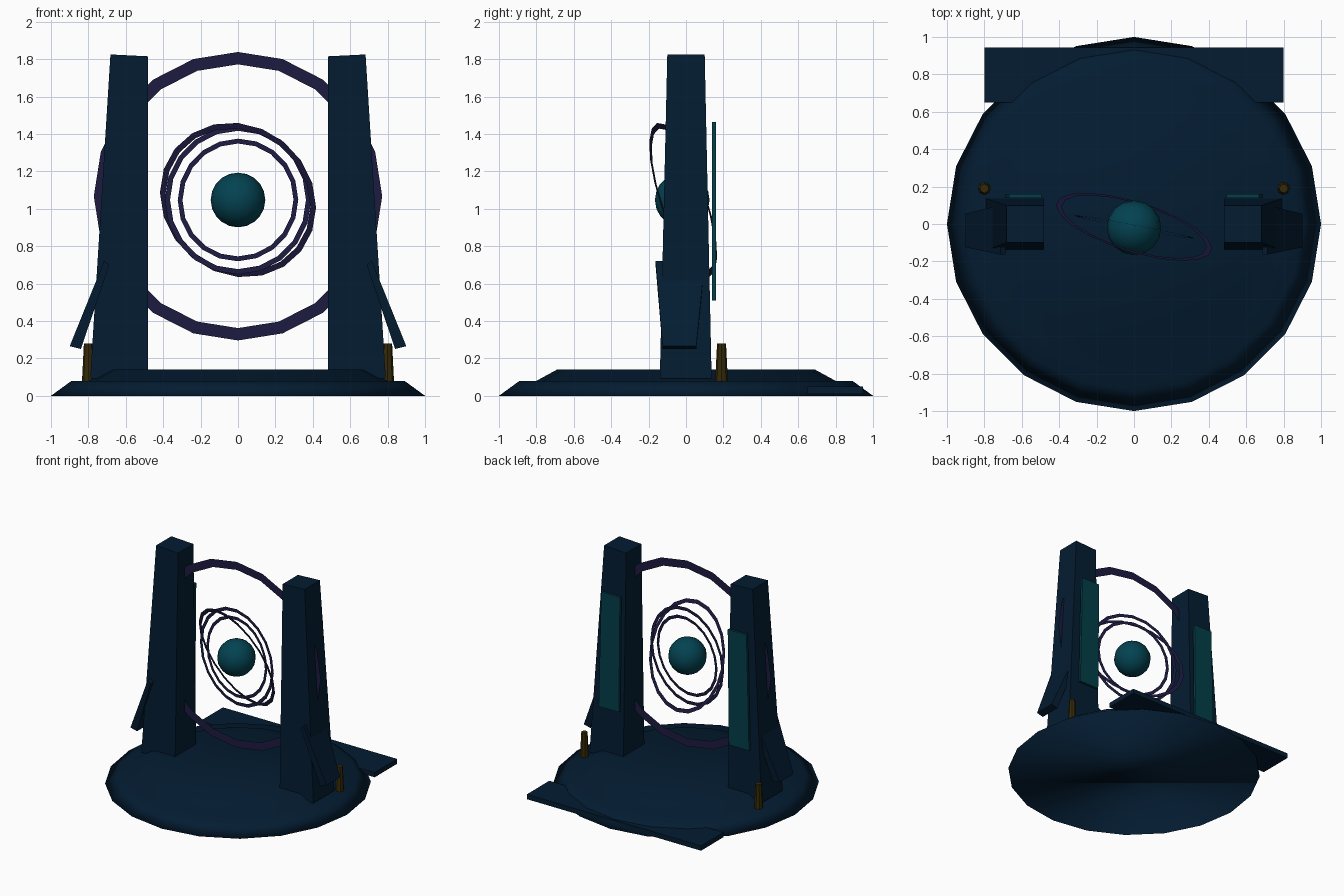
import bpy, bmesh, math
from mathutils import Vector, Matrix

if "Cube" in bpy.data.objects:
    bpy.data.objects.remove(bpy.data.objects["Cube"])


def material(name, rgb):
    m = bpy.data.materials.new(name)
    m.diffuse_color = (*rgb, 1)
    m.use_nodes = True
    m.node_tree.nodes["Principled BSDF"].inputs["Base Color"].default_value = m.diffuse_color
    return m


NAVY = material("dark navy", (0.001, 0.0115, 0.031))
PURPLE = material("dark purple", (0.012, 0.011, 0.053))
TEAL = material("core teal", (0.001, 0.055, 0.083))
PANEL = material("panel teal", (0.001, 0.048, 0.066))
AMBER = material("dark amber", (0.036, 0.023, 0.002))


def add(name, bm, mat, smooth=False, recalc=True):
    if recalc:
        bmesh.ops.recalc_face_normals(bm, faces=bm.faces)
    for f in bm.faces:
        f.smooth = smooth
    me = bpy.data.meshes.new(name)
    bm.to_mesh(me)
    bm.free()
    me.materials.append(mat)
    ob = bpy.data.objects.new(name, me)
    bpy.context.collection.objects.link(ob)
    return ob


def hexa(name, low, high, mat, side=1):
    """Solid between two four-point loops; side = -1 mirrors it in x."""
    bm = bmesh.new()
    a, b = [[bm.verts.new((x * side, y, z)) for x, y, z in q] for q in (low, high)]
    bm.faces.new(a)
    bm.faces.new(b)
    for i in range(4):
        j = (i + 1) % 4
        bm.faces.new((a[i], a[j], b[j], b[i]))
    return add(name, bm, mat)


def rect(x0, x1, y0, y1, z, z1=None):
    """Rectangle loop; z1 is the height on the x1 side."""
    z1 = z if z1 is None else z1
    return [(x0, y0, z), (x1, y0, z1), (x1, y1, z1), (x0, y1, z)]


def lathe(name, profile, n, mat):
    """Profile turned round z, closed by its end rings."""
    bm = bmesh.new()
    rings = [[bm.verts.new((r * math.cos(math.tau * i / n), r * math.sin(math.tau * i / n), z))
              for i in range(n)] for r, z in profile]
    for a, b in zip(rings, rings[1:]):
        for i in range(n):
            j = (i + 1) % n
            bm.faces.new((a[i], a[j], b[j], b[i]))
    bm.faces.new(rings[-1])
    bm.faces.new(rings[0][::-1])
    return add(name, bm, mat, True, False)


def flat_ring(name, outer, width, normal, centre, n=20):
    """Flat band ring facing the given normal."""
    bm = bmesh.new()
    nrm = Vector(normal).normalized()
    u = (Vector((1, 0, 0)) - nrm * nrm.x).normalized()
    v = nrm.cross(u)
    a, b = [[bm.verts.new(Vector(centre) + r * (u * math.cos(math.tau * i / n) + v * math.sin(math.tau * i / n)))
             for i in range(n)] for r in (outer, outer - width)]
    for i in range(n):
        j = (i + 1) % n
        bm.faces.new((a[i], a[j], b[j], b[i]))
    return add(name, bm, PURPLE, False, False)


# Stepped round base and rear slab
lathe("base", [(1, 0), (0.89, 0.08), (0.8, 0.08), (0.69, 0.14)], 20, NAVY)
hexa("rear_step", rect(-0.8, 0.8, 0.65, 0.945, 0.01), rect(-0.8, 0.8, 0.65, 0.945, 0.05), NAVY)

# Paired pillars, buttress fins, rear panels and bollards
for side, tag in ((1, "right"), (-1, "left")):
    hexa("pillar_" + tag, rect(0.48, 0.79, -0.14, 0.137, 0.083, 0.093),
         rect(0.48, 0.682, -0.1, 0.1, 1.815, 1.825), NAVY, side)
    hexa("fin_" + tag, rect(0.84, 0.9, -0.125, 0.055, 0.25, 0.265),
         rect(0.688, 0.715, -0.163, 0.1, 0.70, 0.722), NAVY, side)
    hexa("panel_" + tag, rect(0.505, 0.69, 0.14, 0.16, 0.51),
         rect(0.495, 0.667, 0.14, 0.16, 1.465), PANEL, side)
    bm = bmesh.new()
    bmesh.ops.create_cone(bm, cap_ends=True, segments=8, radius1=0.034, radius2=0.024, depth=0.2,
                          matrix=Matrix.Translation((0.8 * side, 0.19, 0.18)))
    add("bollard_" + tag, bm, AMBER)

# Large gate ring and the tilted rings round the core
C = (0, -0.015, 1.047)
flat_ring("gate_ring", 0.771, 0.066, (0, -1, 0), (0, -0.015, 1.067))
flat_ring("outer_orbit_ring", 0.435, 0.032, (-0.31, -1, -0.34), C)
flat_ring("middle_orbit_ring", 0.398, 0.028, (-0.19, -1, 0.0), C)
flat_ring("inner_orbit_ring", 0.328, 0.026, (-0.19, -1, 0.03), C)

# Energy core
bm = bmesh.new()
bmesh.ops.create_uvsphere(bm, u_segments=16, v_segments=10, radius=0.146,
                          matrix=Matrix.Translation((0, -0.02, 1.047)))
add("core", bm, TEAL, True)
